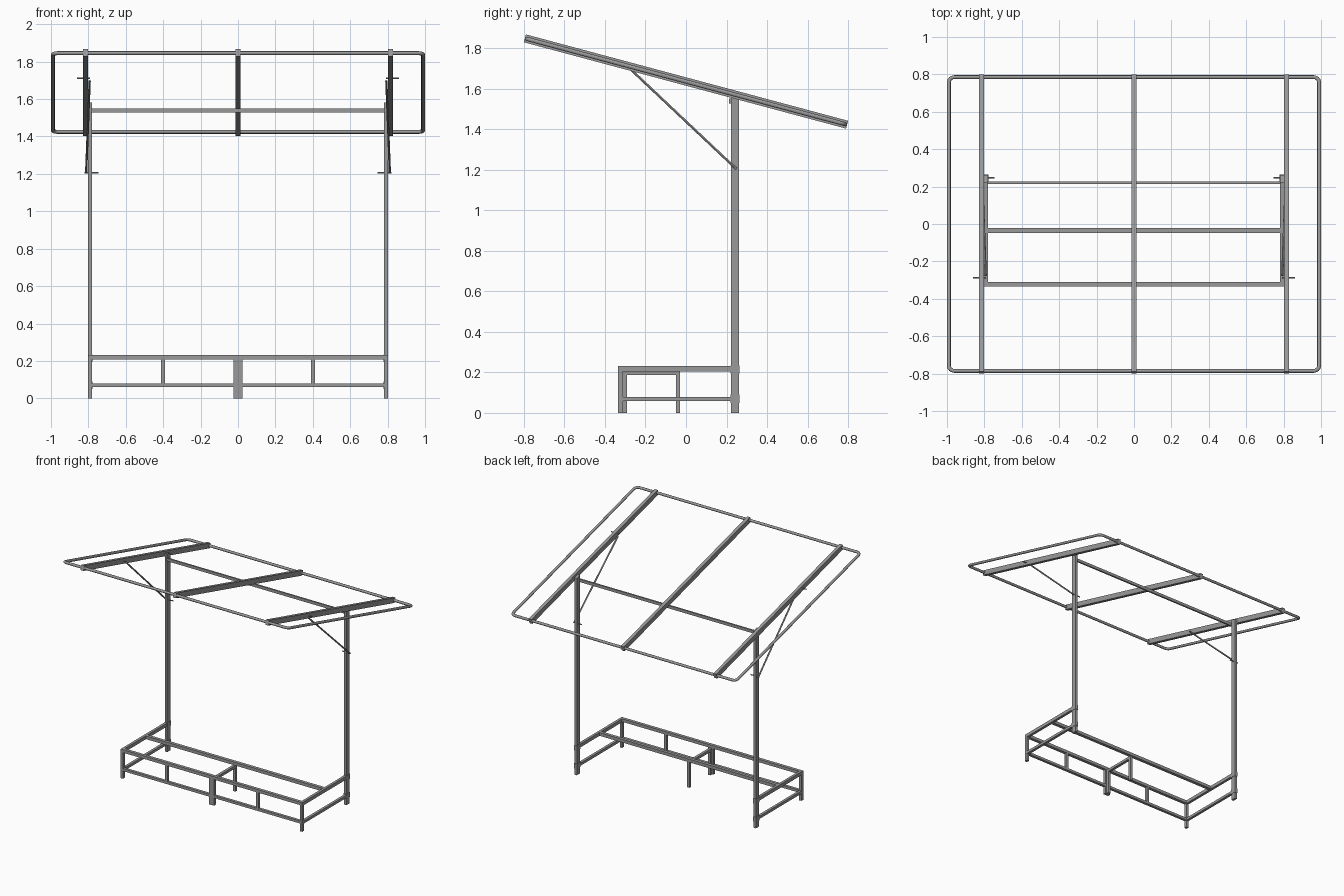
import bpy, math
from mathutils import Vector, Matrix

if "Cube" in bpy.data.objects:
    bpy.data.objects.remove(bpy.data.objects["Cube"])

steel = bpy.data.materials.new("grey steel")
steel.diffuse_color = (0.32, 0.32, 0.32, 1)
steel.use_nodes = True
steel.node_tree.nodes["Principled BSDF"].inputs["Base Color"].default_value = steel.diffuse_color

TILT = math.radians(-15)
ROOF = Matrix.Translation((0, 0, 1.635)) @ Matrix.Rotation(TILT, 4, 'X')


def box(name, x, y, z):
    """Axis-aligned box from (min, max) ranges."""
    r = (x, y, z)
    v = [(x[i], y[j], z[k]) for i in (0, 1) for j in (0, 1) for k in (0, 1)]
    f = [(0, 1, 3, 2), (4, 6, 7, 5), (0, 4, 5, 1), (2, 3, 7, 6), (0, 2, 6, 4), (1, 5, 7, 3)]
    if r[0][1] < r[0][0]:
        f = [q[::-1] for q in f]
    me = bpy.data.meshes.new(name)
    me.from_pydata(v, [], f)
    me.materials.append(steel)
    ob = bpy.data.objects.new(name, me)
    bpy.context.collection.objects.link(ob)
    return ob


def rod(name, a, b, r, sides=12):
    """Round bar between two points."""
    a, b = Vector(a), Vector(b)
    bpy.ops.mesh.primitive_cylinder_add(vertices=sides, radius=r, depth=(b - a).length,
                                        location=(a + b) / 2)
    ob = bpy.context.object
    ob.name = name
    ob.rotation_euler = (b - a).to_track_quat('Z', 'Y').to_euler()
    ob.data.materials.append(steel)
    bpy.ops.object.shade_smooth_by_angle()
    return ob


# roof frame: round tube bent into a rounded rectangle
HX, HY, R = 0.99, 0.813, 0.03
pts = []
for cx, cy, a0 in ((1, 1, 0), (-1, 1, 90), (-1, -1, 180), (1, -1, 270)):
    for i in range(7):
        a = math.radians(a0 + 15 * i)
        pts.append((cx * (HX - R) + R * math.cos(a), cy * (HY - R) + R * math.sin(a), 0, 1))
cu = bpy.data.curves.new("roof_frame", 'CURVE')
cu.dimensions = '3D'
cu.bevel_depth = 0.0105
cu.bevel_resolution = 3
sp = cu.splines.new('POLY')
sp.points.add(len(pts) - 1)
for p, co in zip(sp.points, pts):
    p.co = co
sp.use_cyclic_u = True
cu.materials.append(steel)
frame = bpy.data.objects.new("roof_frame", cu)
frame.matrix_world = ROOF
bpy.context.collection.objects.link(frame)

# sloping roof rails
for n, x in (("left", -0.815), ("middle", 0), ("right", 0.815)):
    rail = box(n + "_roof_rail", (x - 0.013, x + 0.013), (-0.823, 0.823), (-0.02, 0.02))
    rail.matrix_world = ROOF

# cross bar between the posts
box("cross_bar", (-0.785, 0.785), (0.213, 0.226), (1.527, 1.55))

for n, s in (("left", -1), ("right", 1)):
    w = (s * 0.78, s * 0.801)
    # post with sleeves where the bench joins
    post = box(n + "_post", w, (0.222, 0.262), (0, 1.575))
    for v in post.data.vertices:          # top cut to the roof slope
        if v.co.z > 1:
            v.co.z += (v.co.y - 0.242) * math.tan(TILT)
    for m, z in (("lower", (0.05, 0.09)), ("upper", (0.195, 0.235))):
        box(f"{n}_{m}_sleeve", (s * 0.778, s * 0.803), (0.22, 0.265), z)
    # diagonal brace and its bolts
    rod(n + "_brace", (s * 0.793, -0.275, 1.697), (s * 0.812, 0.247, 1.205), 0.006)
    rod(n + "_upper_bolt", (s * 0.79, -0.288, 1.711), (s * 0.86, -0.288, 1.711), 0.004)
    rod(n + "_lower_bolt", (s * 0.745, 0.247, 1.205), (s * 0.82, 0.247, 1.205), 0.004)
    # bench end frame
    box(n + "_front_leg", w, (-0.335, -0.31), (0, 0.21))
    box(n + "_bench_end_top", w, (-0.31, 0.222), (0.205, 0.232))
    box(n + "_bench_end_lower", w, (-0.31, 0.222), (0.058, 0.079))
    # small uprights in the bench front
    box(n + "_front_upright", (s * 0.39, s * 0.412), (-0.333, -0.311), (0.079, 0.208))
    # lower front rail, one length per side
    box(n + "_lower_front_rail", (s * 0.022, s * 0.78), (-0.333, -0.311), (0.06, 0.08))

# bench long rails
box("bench_front_rail", (-0.801, 0.801), (-0.335, -0.31), (0.208, 0.232))
box("bench_rear_rail", (-0.78, 0.78), (-0.048, -0.022), (0.207, 0.232))

# middle support under the bench
box("middle_front_leg", (-0.023, 0.023), (-0.335, -0.312), (0, 0.21))
box("middle_inner_leg", (-0.011, 0.011), (-0.312, -0.29), (0, 0.207))
box("middle_support_bar", (-0.011, 0.011), (-0.29, -0.03), (0.186, 0.207))
box("middle_rear_leg", (-0.011, 0.011), (-0.05, -0.03), (0, 0.186))
